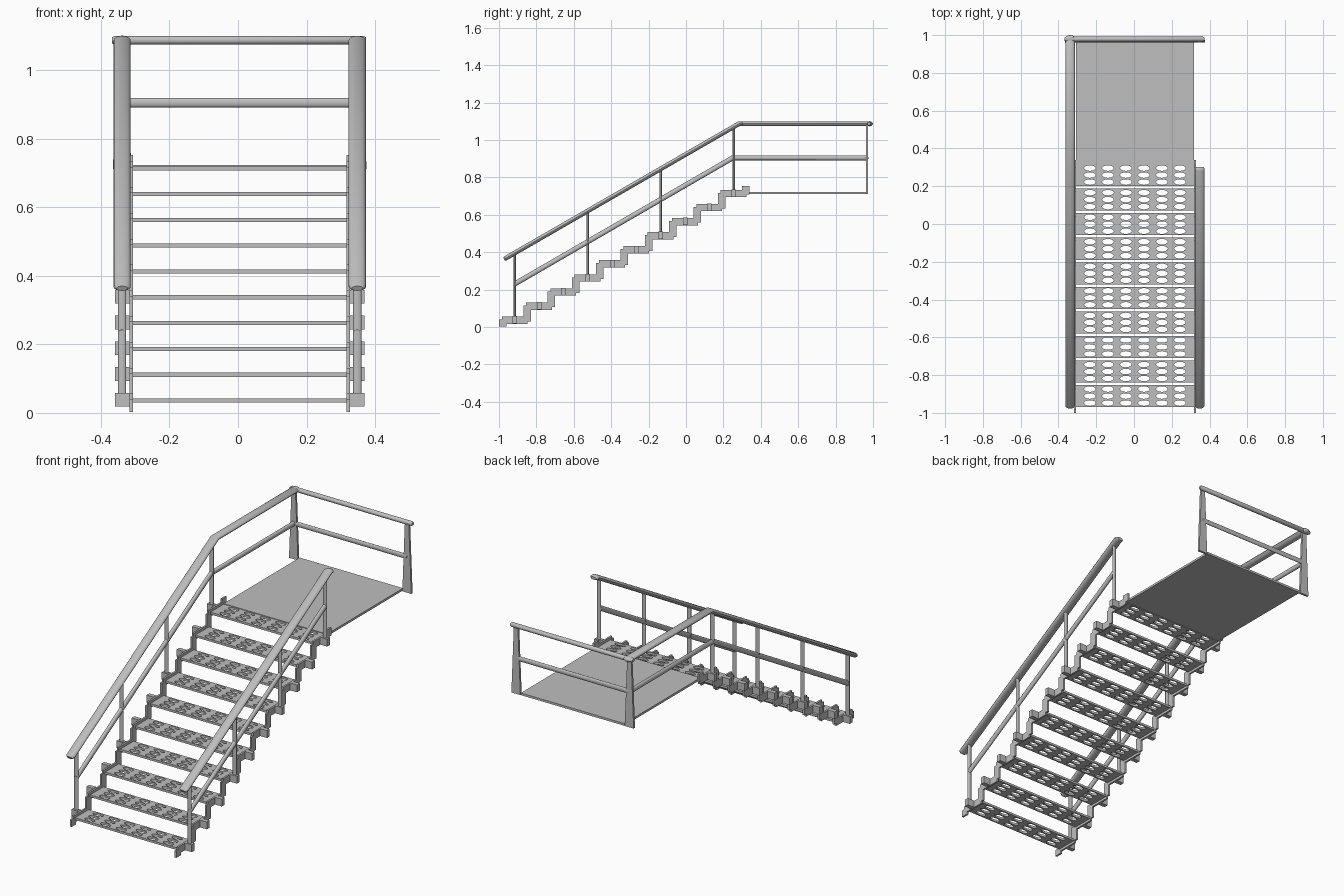
import bpy, bmesh, math
from mathutils import Vector

if "Cube" in bpy.data.objects:
    bpy.data.objects.remove(bpy.data.objects["Cube"])

STEPS, RUN, RISE = 10, 0.13, 0.0753
MID_X = 0.005                 # centre line of the staircase
RAIL_X = 0.343                # rail offset from the centre line
STRINGER_X = 0.317
SIDES = {"right": -1, "left": 1}

steel = bpy.data.materials.new("grey_steel")
steel.use_nodes = True
GREY = (0.52, 0.52, 0.52, 1)
steel.diffuse_color = GREY
steel.node_tree.nodes["Principled BSDF"].inputs["Base Color"].default_value = GREY


def finish(name, bm, smooth=False):
    bmesh.ops.recalc_face_normals(bm, faces=bm.faces)
    mesh = bpy.data.meshes.new(name)
    bm.to_mesh(mesh)
    bm.free()
    mesh.materials.append(steel)
    obj = bpy.data.objects.new(name, mesh)
    bpy.context.collection.objects.link(obj)
    if smooth:
        bpy.ops.object.select_all(action="DESELECT")
        obj.select_set(True)
        bpy.context.view_layer.objects.active = obj
        bpy.ops.object.shade_smooth_by_angle(angle=math.radians(35))
    return obj


def box(name, centre, size, top_scale=1):
    bm = bmesh.new()
    bmesh.ops.create_cube(bm, size=1)
    for v in bm.verts:
        if v.co.z > 0:
            v.co.x *= top_scale
        v.co = Vector(centre) + v.co * Vector((1, 1, 1)).length / math.sqrt(3) \
            if size is None else Vector(centre) + Vector(a * b for a, b in zip(v.co, size))
    return finish(name, bm)


def tube(name, path, side_radius, radius, side=(1, 0, 0), rounded=False, sides=16):
    """Sweep an ellipse along a flat path; side is the path plane's normal."""
    bm = bmesh.new()
    pts, side = [Vector(p) for p in path], Vector(side)
    rings = []

    def ring(centre, normal, scale=1):
        rings.append([bm.verts.new(
            centre + side * side_radius * scale * math.cos(a) + normal * radius * scale * math.sin(a))
            for a in (math.tau * k / sides for k in range(sides))])

    for i, p in enumerate(pts):
        before = (p - pts[i - 1]).normalized() if i else (pts[1] - p).normalized()
        after = (pts[i + 1] - p).normalized() if i < len(pts) - 1 else before
        mean = (before + after).normalized()
        normal = side.cross(mean) / mean.dot(after)
        if rounded and i == 0:
            ring(p - mean * 0.008, normal, 0.65)
        ring(p, normal)
        if rounded and i == len(pts) - 1:
            ring(p + mean * 0.008, normal, 0.65)
    for a, b in zip(rings, rings[1:]):
        for k in range(sides):
            n = (k + 1) % sides
            bm.faces.new((a[k], a[n], b[n], b[k]))
    bm.faces.new(rings[0])
    bm.faces.new(rings[-1])
    return finish(name, bm, smooth=True)


# Treads: one plate of cells with oval holes, thickened and repeated up the flight
bm = bmesh.new()
COLS, ROWS, CELL_X, CELL_Y, SEG = 6, 3, 0.0953, 0.037, 16
for col in range(COLS):
    for row in range(ROWS):
        cx, cy = (col - (COLS - 1) / 2) * CELL_X, (row - (ROWS - 1) / 2) * CELL_Y
        inner, outer = [], []
        for k in range(SEG):
            c, s = math.cos(math.tau * k / SEG), math.sin(math.tau * k / SEG)
            m = max(abs(c), abs(s))
            inner.append(bm.verts.new((cx + 0.031 * c, cy + 0.0145 * s, 0)))
            outer.append(bm.verts.new((cx + CELL_X / 2 * c / m, cy + CELL_Y / 2 * s / m, 0)))
        for k in range(SEG):
            n = (k + 1) % SEG
            bm.faces.new((inner[k], outer[k], outer[n], inner[n]))
for v in bm.verts:            # widen the border strips
    if abs(v.co.x) > COLS * CELL_X / 2 - 0.001:
        v.co.x = math.copysign(STRINGER_X - 0.004, v.co.x)
    if abs(v.co.y) > ROWS * CELL_Y / 2 - 0.001:
        v.co.y = math.copysign(0.0585, v.co.y)
bmesh.ops.remove_doubles(bm, verts=bm.verts, dist=0.0001)
treads = finish("treads", bm)
treads.location = (MID_X, -0.911, 0.036)
solid = treads.modifiers.new("thickness", "SOLIDIFY")
solid.thickness, solid.offset = 0.012, 0
array = treads.modifiers.new("flight", "ARRAY")
array.count, array.use_relative_offset, array.use_constant_offset = STEPS, False, True
array.constant_offset_displace = (0, RUN, RISE)

# Landing plate
box("landing", (MID_X, 0.644, 0.717), (0.626, 0.658, 0.012))

# Zigzag stringers
upper, lower = [], []
for i in range(STEPS):
    y, z = i * RUN, i * RISE
    upper += [(y - 1, z + 0.04), (y - 0.985, z + 0.04), (y - 0.985, z + 0.056), (y - 0.87, z + 0.056)]
    lower += [(y - 0.96, z + 0.017), (y - 0.847, z + 0.017), (y - 0.847, z + 0.031), (y - 0.83, z + 0.031)]
top_y, top_z = upper[-1][0], 0.753
outline = [(-0.96, 0.003), (-1, 0.003)] + upper + [(top_y, top_z), (top_y + 0.04, top_z)] + lower[::-1]
for label, sign in SIDES.items():
    bm = bmesh.new()
    x = MID_X + sign * STRINGER_X - 0.005
    face = bm.faces.new([bm.verts.new((x, y, z)) for y, z in outline])
    moved = bmesh.ops.extrude_face_region(bm, geom=[face])["geom"]
    bmesh.ops.translate(bm, vec=(0.01, 0, 0), verts=[g for g in moved if isinstance(g, bmesh.types.BMVert)])
    finish(label + "_stringer", bm)

# Side brackets, posts and rails
for label, sign in SIDES.items():
    x = MID_X + sign * RAIL_X
    for i in range(STEPS):
        box(f"{label}_bracket_{i + 1}", (x, -0.915 + i * RUN, 0.038 + i * RISE), (0.042, 0.024, 0.04))
    for i in range(0, STEPS, 3):
        y, z = -0.915 + i * RUN, 0.038 + i * RISE
        tube(f"{label}_post_{i // 3 + 1}", [(x, y, z), (x, y, z + 0.36)], 0.012, 0.006)
    hand = [(x, -0.966, 0.367), (x, 0.283, 1.087), (x, 0.295 if sign > 0 else 0.98, 1.087)]
    tube(label + "_handrail", hand, 0.025, 0.0125, rounded=True)
    middle = [(x, -0.915, 0.231), (x, 0.25, 0.905)]
    middle.append((x, 0.257 if sign > 0 else 0.967, 0.905))
    tube(label + "_middle_rail", middle, 0.011, 0.0135)
    # Tapered corner post at the back of the landing
    box(label + "_back_post", (x, 0.968, 0.897), (0.054, 0.012, 0.372), top_scale=0.45)

# Back rails of the landing
left, right = MID_X + RAIL_X, MID_X - RAIL_X
tube("back_handrail", [(right - 0.022, 0.979, 1.087), (left + 0.018, 0.979, 1.087)],
     0.0125, 0.0125, side=(0, 1, 0), rounded=True)
tube("back_middle_rail", [(right, 0.968, 0.905), (left, 0.968, 0.905)], 0.007, 0.0135, side=(0, 1, 0))

# Rounded corner joint of the handrails
bm = bmesh.new()
bmesh.ops.create_uvsphere(bm, u_segments=16, v_segments=8, radius=1)
for v in bm.verts:
    v.co = Vector((right + v.co.x * 0.028, 0.98 + v.co.y * 0.02, 1.087 + v.co.z * 0.0135))
finish("handrail_corner", bm, smooth=True)
